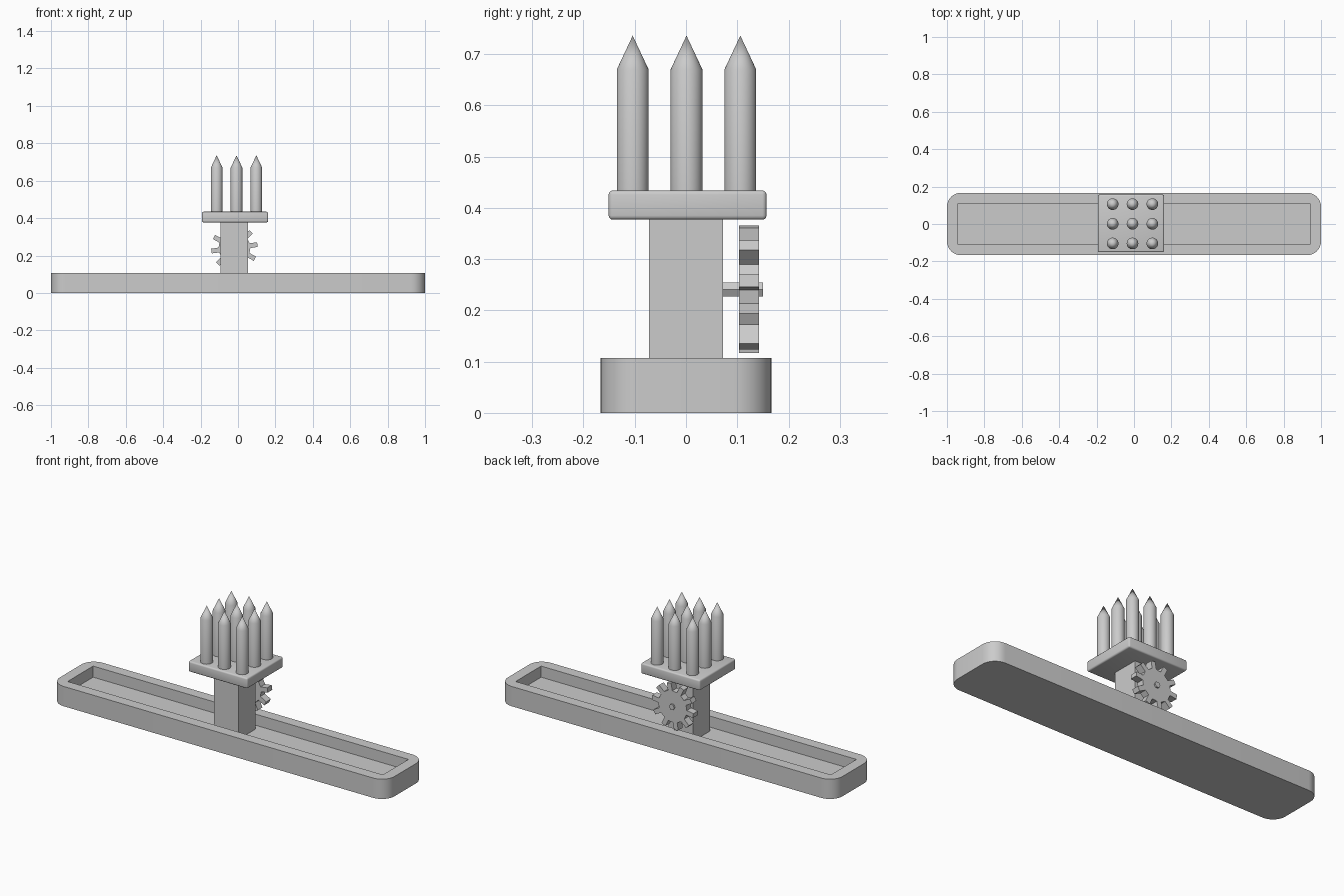
import bpy, bmesh
from math import sin, cos, pi, radians

if "Cube" in bpy.data.objects:
    bpy.data.objects.remove(bpy.data.objects["Cube"])


def finish(bm, name, smooth=True):
    bmesh.ops.recalc_face_normals(bm, faces=bm.faces)
    me = bpy.data.meshes.new(name)
    bm.to_mesh(me)
    bm.free()
    ob = bpy.data.objects.new(name, me)
    bpy.context.collection.objects.link(ob)
    if smooth:
        bpy.ops.object.select_all(action='DESELECT')
        ob.select_set(True)
        bpy.context.view_layer.objects.active = ob
        bpy.ops.object.shade_smooth_by_angle(angle=radians(35))
    return ob


def box_bm(lo, hi):
    bm = bmesh.new()
    bmesh.ops.create_cube(bm, size=1)
    for v in bm.verts:
        v.co = [(a + b) / 2 + c * (b - a) for a, b, c in zip(lo, hi, v.co)]
    return bm


def extrude_y(points, y0, y1, name):
    """Extrude a closed x-z outline along y."""
    bm = bmesh.new()
    face = bm.faces.new([bm.verts.new((x, y0, z)) for x, z in points])
    ext = bmesh.ops.extrude_face_region(bm, geom=[face])
    verts = [g for g in ext['geom'] if isinstance(g, bmesh.types.BMVert)]
    bmesh.ops.translate(bm, verts=verts, vec=(0, y1 - y0, 0))
    return finish(bm, name, False)


# Base rail: inset and sink the top for the slot, then round the vertical corners
L, W, H = 1.0, 0.167, 0.107
bm = box_bm((-L, -W, 0), (L, W, H))
top = max(bm.faces, key=lambda f: f.calc_center_median().z)
bmesh.ops.inset_region(bm, faces=[top], thickness=0.082)
ext = bmesh.ops.extrude_face_region(bm, geom=[top])
for v in [g for g in ext['geom'] if isinstance(g, bmesh.types.BMVert)]:
    v.co.z -= 0.06
if top.is_valid:
    bmesh.ops.delete(bm, geom=[top], context='FACES_ONLY')
corners = [e for e in bm.edges if all(abs(v.co.x) > 0.99 for v in e.verts)
           and abs(e.verts[0].co.z - e.verts[1].co.z) > 0.05]
bmesh.ops.bevel(bm, geom=corners, offset=0.075, segments=8, profile=0.5, affect='EDGES')
finish(bm, "base_rail")

# Post sliding in the slot
finish(box_bm((-0.093, -0.072, 0.047), (0.054, 0.072, 0.38)), "post", False)

# Launch plate with softened edges
bm = box_bm((-0.192, -0.151, 0.377), (0.161, 0.157, 0.434))
bmesh.ops.bevel(bm, geom=bm.edges[:], offset=0.008, segments=3, profile=0.5, affect='EDGES')
finish(bm, "launch_plate")

# Three by three grid of pointed rockets
N, R = 32, 0.031
for i in range(3):
    for j in range(3):
        cx, cy = -0.008 + (i - 1) * 0.106, 0.001 + (j - 1) * 0.105
        bm = bmesh.new()
        rings = [[bm.verts.new((cx + R * cos(2 * pi * k / N), cy + R * sin(2 * pi * k / N), z))
                  for k in range(N)] for z in (0.43, 0.67)]
        tip = bm.verts.new((cx, cy, 0.736))
        bm.faces.new(rings[0])
        for k in range(N):
            n = (k + 1) % N
            bm.faces.new((rings[0][k], rings[0][n], rings[1][n], rings[1][k]))
            bm.faces.new((rings[1][k], rings[1][n], tip))
        finish(bm, f"rocket_{i}_{j}").data

# Ten-toothed gear behind the post
GX, GZ = -0.019, 0.241
outline = []
for t in range(10):
    a = radians(8 + 36 * t)
    for r, s in ((0.084, -0.0132), (0.124, -0.0125), (0.124, 0.0125), (0.084, 0.0132)):
        outline.append((GX + r * cos(a) - s * sin(a), GZ + r * sin(a) + s * cos(a)))
extrude_y(outline, 0.103, 0.142, "gear")

# Hexagonal axle
extrude_y([(GX + 0.016 * cos(k * pi / 3), GZ + 0.016 * sin(k * pi / 3)) for k in range(6)],
          0.07, 0.15, "axle")
